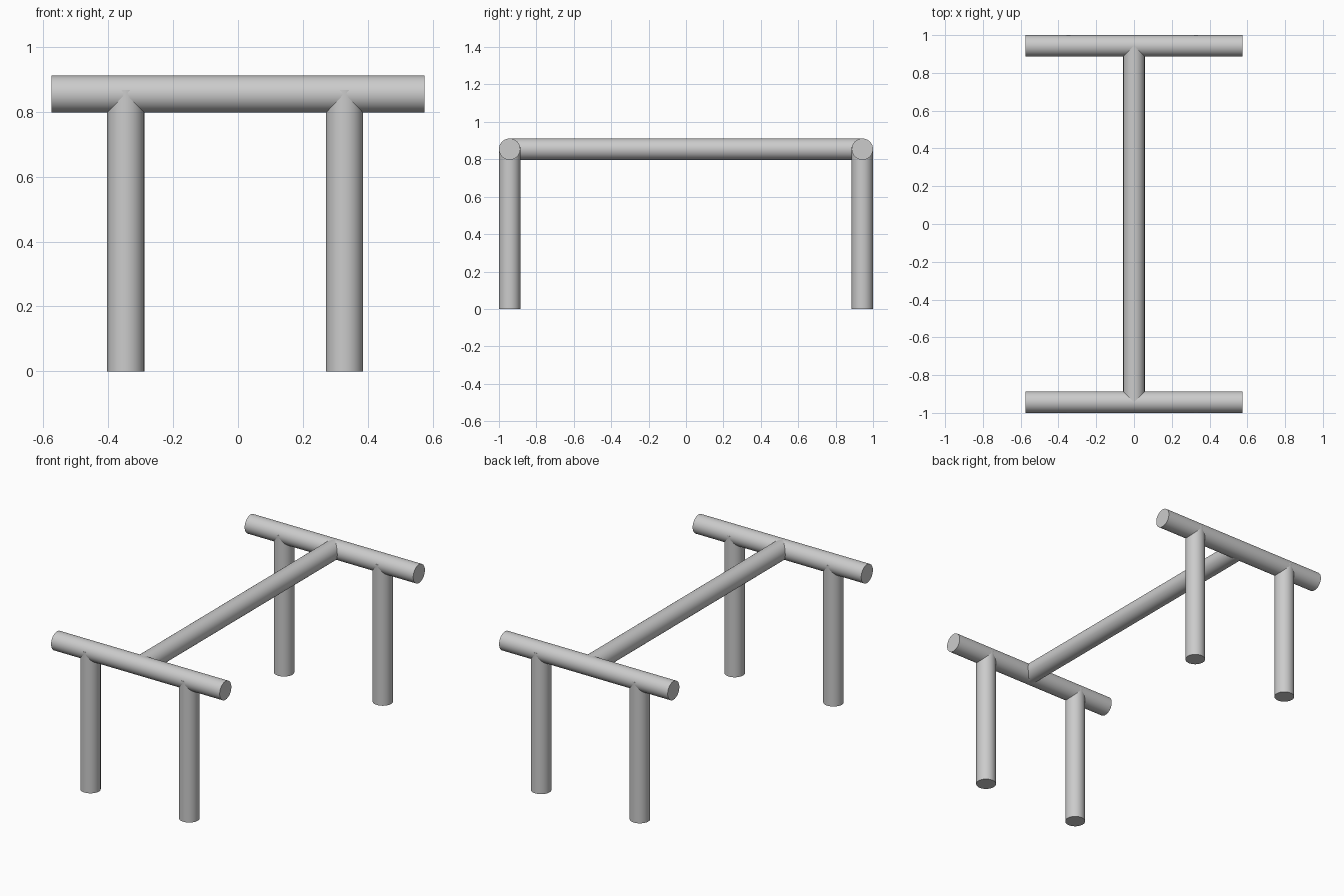
import bpy
from math import pi

if "Cube" in bpy.data.objects:
    bpy.data.objects.remove(bpy.data.objects["Cube"])

R = 0.057       # pole radius
Z = 0.854       # height of the horizontal poles
Y = 1.0 - R     # end frame distance from centre


def pole(name, location, length, rotation=(0, 0, 0), radius=R):
    bpy.ops.mesh.primitive_cylinder_add(vertices=64, radius=radius, depth=length,
                                        location=location, rotation=rotation)
    obj = bpy.context.object
    obj.name = name
    bpy.ops.object.shade_smooth_by_angle()
    return obj


# End frames: a crossbar on two legs, front and back
for side, y in (("front", -Y), ("back", Y)):
    pole(side + "_crossbar", (0, y, Z), 1.15, (0, pi / 2, 0))
    leg_top = 0.866
    for hand, x in (("left", -0.346), ("right", 0.328)):
        pole(f"{side}_{hand}_leg", (x, y, leg_top / 2), leg_top, radius=R + 0.0003)

# Long beam joining the two crossbars
pole("long_beam", (0, 0, Z), 2 * Y, (pi / 2, 0, 0))
